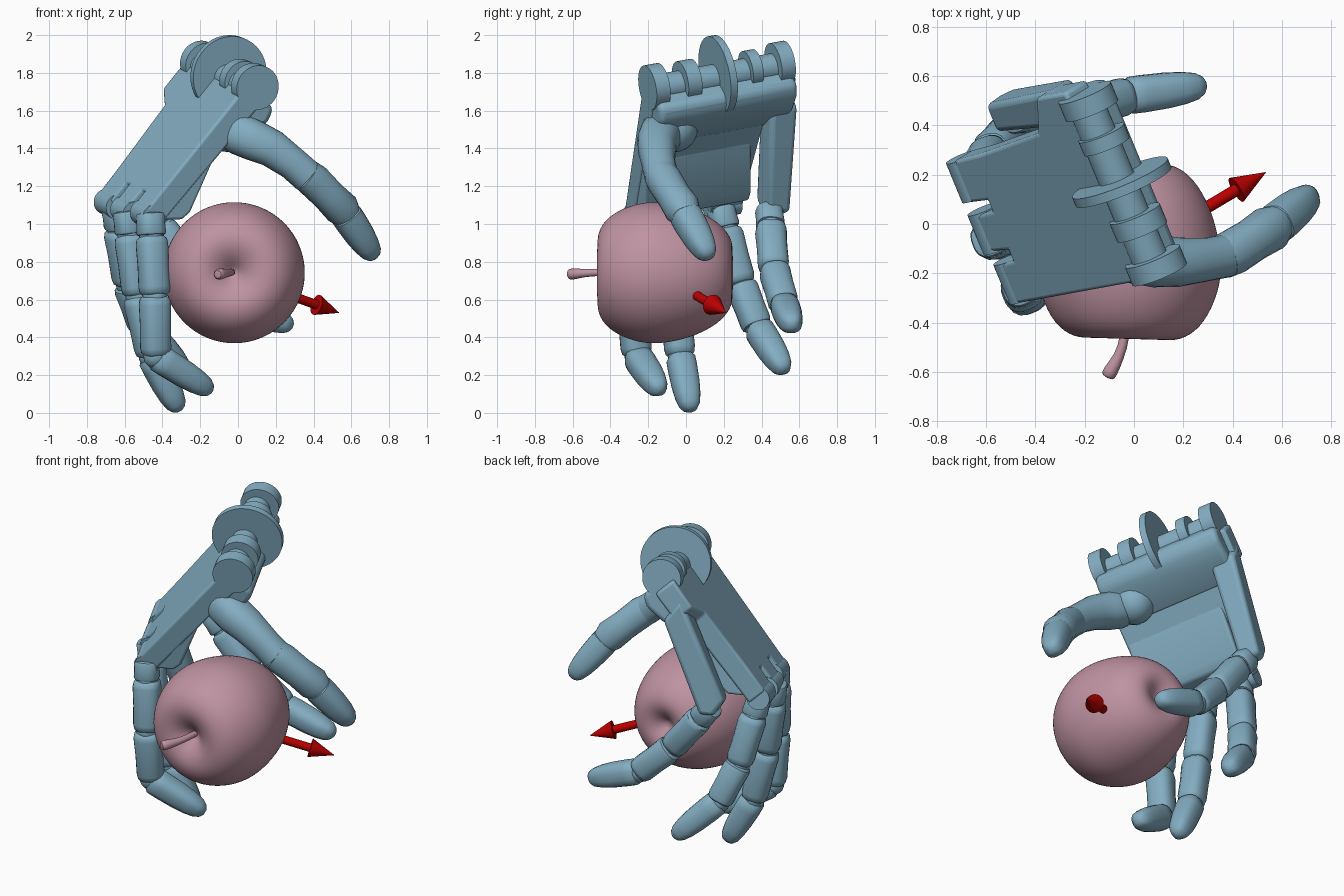
import bpy, bmesh, math
from mathutils import Vector, Matrix

if "Cube" in bpy.data.objects:
    bpy.data.objects.remove(bpy.data.objects["Cube"])

def material(name, col):
    m = bpy.data.materials.new(name)
    m.diffuse_color = (*col, 1)
    m.use_nodes = True
    m.node_tree.nodes["Principled BSDF"].inputs["Base Color"].default_value = m.diffuse_color
    return m

BLUE = material("blue", (0.23, 0.42, 0.54))
PINK = material("pink", (0.52, 0.29, 0.36))
RED = material("red", (0.5, 0.0, 0.0))

# Palm frame: U across the wrist, V towards the fingers, N out of the palm
U = Vector((-0.38, 0.92, 0.17)).normalized()
V = Vector((-0.67, -0.15, -0.73))
V = (V - U * V.dot(U)).normalized()
N = V.cross(U)
O = Vector((-0.05, 0.17, 1.79))

def P(u, v, n):
    return O + U * u + V * v + N * n

def finish(bm, name, mat, bevel=0, subsurf=0, angle=35):
    bmesh.ops.recalc_face_normals(bm, faces=bm.faces)
    me = bpy.data.meshes.new(name)
    bm.to_mesh(me)
    bm.free()
    ob = bpy.data.objects.new(name, me)
    bpy.context.collection.objects.link(ob)
    me.materials.append(mat)
    if bevel:
        b = ob.modifiers.new("bevel", 'BEVEL')
        b.width, b.segments, b.limit_method = bevel, 3, 'ANGLE'
    if subsurf:
        s = ob.modifiers.new("subsurf", 'SUBSURF')
        s.levels = s.render_levels = subsurf
    bpy.ops.object.select_all(action='DESELECT')
    bpy.context.view_layer.objects.active = ob
    ob.select_set(True)
    bpy.ops.object.shade_smooth_by_angle(angle=math.radians(angle))
    return ob

def bridge(bm, loops, cap=True):
    for a, b in zip(loops, loops[1:]):
        k = len(a)
        for i in range(k):
            bm.faces.new((a[i], a[(i + 1) % k], b[(i + 1) % k], b[i]))
    if cap:
        bm.faces.new(loops[0][::-1])
        bm.faces.new(loops[-1])

def prism(name, front, back, bevel=0.015):
    """Solid between two matching outlines."""
    bm = bmesh.new()
    bridge(bm, [[bm.verts.new(p) for p in o] for o in (front, back)])
    return finish(bm, name, BLUE, bevel)

def tube(name, pts, radii, mat=BLUE, side=U, power=2.0, sides=20, subsurf=0, axis=None):
    """Loft of rounded-square rings along a path, or around a fixed axis."""
    bm, loops = bmesh.new(), []
    pts = [Vector(p) for p in pts]
    for i, (p, r) in enumerate(zip(pts, radii)):
        t = axis or (pts[min(i + 1, len(pts) - 1)] - pts[max(i - 1, 0)]).normalized()
        a = (side - t * side.dot(t)).normalized()
        b = t.cross(a)
        ring = []
        for k in range(sides):
            c, s = math.cos(2 * math.pi * k / sides), math.sin(2 * math.pi * k / sides)
            f = r / (abs(c) ** power + abs(s) ** power) ** (1 / power)
            ring.append(bm.verts.new(p + (a * c + b * s) * f))
        loops.append(ring)
    bridge(bm, loops)
    return finish(bm, name, mat, 0, subsurf, 40)

def disc(name, u, width, r, v=0.0, n=0.0):
    tube(name, [P(u - width / 2, v, n), P(u + width / 2, v, n)], [r, r], side=V, sides=40)

def segment(name, a, b, ra, rb, tip=False):
    """One finger bone: chamfered ends, or a rounded fingertip."""
    a, b = Vector(a), Vector(b)
    prof = [(0, .7), (.05, .93), (.14, 1), (.5, .97), (.86, 1), (.95, .93), (1, .7)]
    if tip:
        prof = [(0, .75), (.06, .97), (.2, 1), (.5, 1), (.72, .93), (.88, .78), (.96, .55), (1, .25)]
    tube(name, [a.lerp(b, t) for t, _ in prof],
         [(ra + (rb - ra) * t) * k for t, k in prof], power=2.7)

def ball(name, c, r):
    bm = bmesh.new()
    bmesh.ops.create_uvsphere(bm, u_segments=20, v_segments=12, radius=r,
                              matrix=Matrix.Translation(c))
    finish(bm, name, BLUE, angle=60)

# Palm plate with slots between the knuckles, dipping towards the fingers
outline = [(-.41, .0), (-.41, .88), (-.235, .9), (-.23, .79), (-.18, .79), (-.175, .9), (-.015, .92),
           (-.01, .79), (.04, .79), (.045, .92), (.23, .9), (.24, .72), (.28, .32), (.43, .24),
           (.43, .05), (.36, .04), (.2, .06), (-.2, .06), (-.3, .0)]
prism("palm", [P(u, v, -.06 + .075 * v) for u, v in outline],
      [P(u, v, .08 + .055 * v) for u, v in outline])

# Thick pad below the knuckles
pad = [(.36, .07), (.72, .205), (.78, .2), (.88, .09)]
prism("palm_pad", [P(-.405, v, n) for v, n in pad], [P(.22, v, n) for v, n in pad])

# Knuckle rollers
for nm, u, v in (("index", -.32, .88), ("middle", -.095, .91), ("ring", .137, .91)):
    disc(nm + "_knuckle", u, .175, .068, v, .07)

# Heel of the palm and thumb mound
heel = [(.0, .0), (.01, .16), (.08, .19), (.2, .17), (.36, .09)]
prism("palm_heel", [P(-.4, v, n) for v, n in heel], [P(.4, v, n) for v, n in heel], .03)
ball("thumb_mound", P(-.26, .24, .1), .125)

# Wrist lugs, drum and large wheel
disc("wrist_drum", -.02, .72, .075, .02)
for i, (u, w, r) in enumerate(((-.37, .08, .12), (-.18, .08, .11), (0, .04, .21),
                               (.19, .06, .1), (.36, .08, .115))):
    disc("large_wrist_wheel" if i == 2 else f"wrist_lug_{i}", u, w, r)

# Folded side block carrying the little finger
block = [(.16, -.02), (.2, .15), (.76, .36), (.82, .3), (.79, .19)]
prism("little_finger_block", [P(.285 - .03 * v, v, n) for v, n in block],
      [P(.45 - .08 * v, v, n) for v, n in block], .025)

# Fingers: knuckle, middle joints, tip
fingers = {
    "index": [(-.465, -.26, 1.06), (-.44, -.29, .62), (-.435, -.26, .30), (-.14, -.135, .115)],
    "middle": [(-.59, -.06, 1.07), (-.53, -.06, .62), (-.46, -.03, .30), (-.31, .025, .01)],
    "ring": [(-.65, .18, 1.09), (-.58, .29, .68), (-.50, .38, .45), (-.28, .525, .22)],
    "little": [(-.49, .44, 1.08), (-.23, .465, .76), (-.03, .52, .57), (.29, .565, .46)],
}
for nm, j in fingers.items():
    j = [Vector(p) for p in j]
    k = j[0].lerp(j[1], .28)
    segment(nm + "_base", j[0], k, .073, .075)
    segment(nm + "_lower", k, j[1], .082, .08)
    segment(nm + "_middle", j[1], j[2], .082, .078)
    segment(nm + "_tip", j[2], j[3], .078, .068, True)
    for i, c in enumerate((k, j[1], j[2])):
        ball(f"{nm}_joint_{i}", c, .066)

# Thumb
tube("thumb_lower", [(-.06, -.11, 1.5), (.0, -.13, 1.48), (.09, -.15, 1.44), (.18, -.155, 1.40),
                     (.29, -.145, 1.32), (.37, -.13, 1.25)],
     [.09, .112, .108, .1, .088, .088], power=2.3)
tube("thumb_middle", [(.36, -.135, 1.26), (.4, -.115, 1.23), (.48, -.065, 1.15), (.55, -.02, 1.08),
                      (.59, .01, 1.03)], [.088, .092, .088, .094, .07], power=2.3)
segment("thumb_tip", (.565, -.01, 1.06), (.725, .125, .82), .085, .068, True)

# Apple: lathe about an axis pointing to the front
prof = [(.02, -.29), (.06, -.325), (.12, -.355), (.19, -.345), (.27, -.28), (.34, -.15), (.375, 0),
        (.378, .1), (.356, .2), (.3, .31), (.215, .365), (.13, .362), (.06, .32), (.02, .28)]
C, axis = Vector((-.018, -.105, .742)), Vector((-.03, -1, 0)).normalized()
tube("apple", [C + axis * h for _, h in prof], [r for r, _ in prof], PINK, Vector((0, 0, 1)),
     sides=32, subsurf=2, axis=axis)
tube("apple_stem", [(-.03, -.34, .745), (-.035, -.46, .745), (-.06, -.54, .74), (-.1, -.605, .735),
                    (-.11, -.625, .733)], [.02, .02, .021, .034, .026], PINK, Vector((0, 0, 1)),
     sides=12, subsurf=1)

# Red arrow out of the apple
start, tip = Vector((.0, -.11, .72)), Vector((.535, .21, .53))
neck = tip - (tip - start).normalized() * .145
tube("arrow_shaft", [start, neck], [.025, .025], RED)
tube("arrow_head", [neck, tip], [.056, .001], RED)
